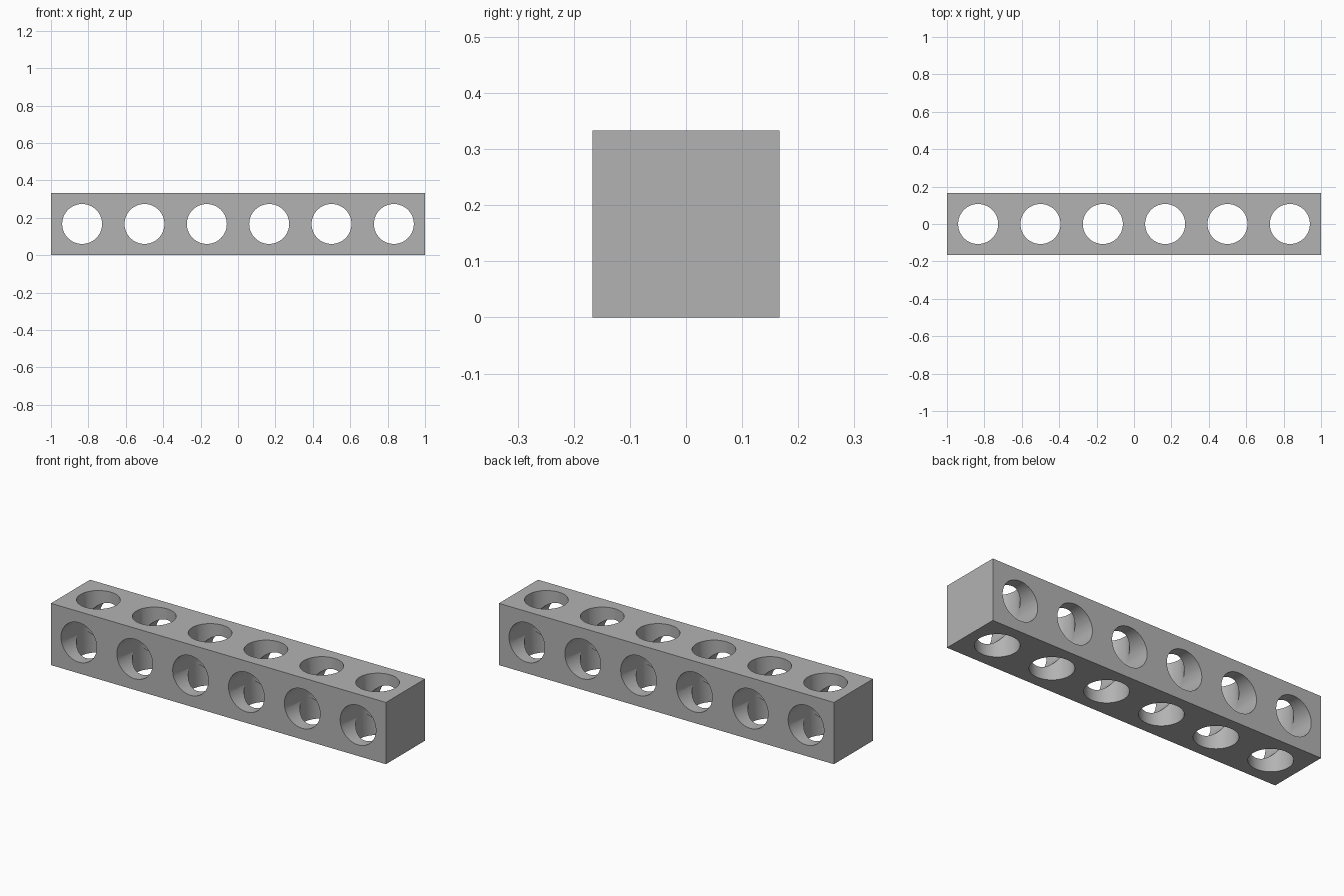
import bpy
import bmesh
import math
from mathutils import Matrix, Vector

cube = bpy.data.objects.get("Cube")
if cube:
    bpy.data.objects.remove(cube, do_unlink=True)

HOLES = 6
PITCH = 2 / HOLES          # hole spacing equals the bar's width
CENTRE = Vector((0, 0, PITCH / 2))
RADIUS = 0.107

grey = bpy.data.materials.new("plain grey")
grey.use_nodes = True
grey.diffuse_color = (0.45, 0.45, 0.45, 1)
grey.node_tree.nodes["Principled BSDF"].inputs["Base Color"].default_value = grey.diffuse_color


def make_object(name, bm):
    mesh = bpy.data.meshes.new(name)
    bm.to_mesh(mesh)
    bm.free()
    mesh.materials.append(grey)
    obj = bpy.data.objects.new(name, mesh)
    bpy.context.collection.objects.link(obj)
    return obj


def drill_row(name, rotation, radius):
    """One row of cylinders along the bar, used as a cutter."""
    bm = bmesh.new()
    for i in range(HOLES):
        x = (i + 0.5) * PITCH - 1
        place = Matrix.Translation(CENTRE + Vector((x, 0, 0))) @ rotation
        bmesh.ops.create_cone(bm, cap_ends=True, segments=64, radius1=radius,
                              radius2=radius, depth=PITCH * 1.5, matrix=place)
    cutter = make_object(name, bm)
    cutter.hide_render = True
    return cutter


# Square bar
bm = bmesh.new()
bmesh.ops.create_cube(bm, size=1, matrix=Matrix.Translation(CENTRE)
                      @ Matrix.Diagonal((2, PITCH, PITCH, 1)))
bar = make_object("drilled_bar", bm)

# Vertical and crosswise holes; the tiny radius difference keeps the cuts clean
cutters = [
    drill_row("vertical_drill", Matrix.Identity(4), RADIUS),
    drill_row("cross_drill", Matrix.Rotation(math.pi / 2, 4, 'X'), RADIUS - 0.0003),
]
bpy.ops.object.select_all(action='DESELECT')
bar.select_set(True)
bpy.context.view_layer.objects.active = bar
for cutter in cutters:
    mod = bar.modifiers.new(cutter.name, 'BOOLEAN')
    mod.operation = 'DIFFERENCE'
    mod.solver = 'EXACT'
    mod.object = cutter
    bpy.ops.object.modifier_apply(modifier=mod.name)
    bpy.data.objects.remove(cutter, do_unlink=True)

# Smooth bores, crisp rims
bpy.ops.object.shade_smooth_by_angle(angle=math.radians(25))
